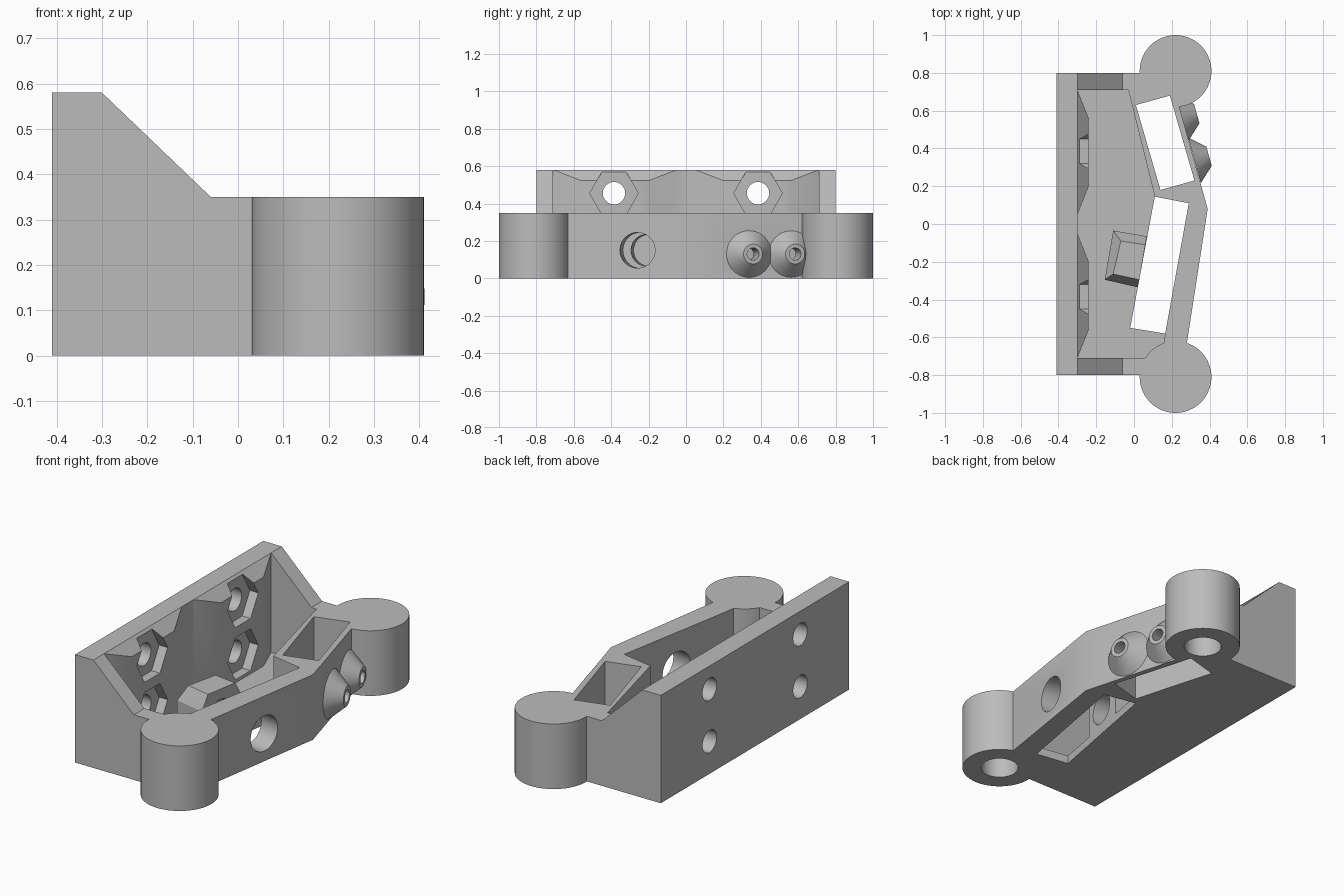
import bpy, bmesh, math
from mathutils import Vector

if "Cube" in bpy.data.objects:
    bpy.data.objects.remove(bpy.data.objects["Cube"], do_unlink=True)

grey = bpy.data.materials.new("plain_grey")
grey.use_nodes = True
grey.diffuse_color = (0.5, 0.5, 0.5, 1)
grey.node_tree.nodes["Principled BSDF"].inputs["Base Color"].default_value = (0.5, 0.5, 0.5, 1)


def loft(name, bottom, top):
    """Closed solid between two matching rings of points."""
    bm = bmesh.new()
    a = [bm.verts.new(p) for p in bottom]
    b = [bm.verts.new(p) for p in top]
    bm.faces.new(a)
    bm.faces.new(b)
    for i in range(len(a)):
        j = (i + 1) % len(a)
        bm.faces.new((a[i], a[j], b[j], b[i]))
    bmesh.ops.recalc_face_normals(bm, faces=bm.faces)
    mesh = bpy.data.meshes.new(name)
    bm.to_mesh(mesh)
    bm.free()
    mesh.materials.append(grey)
    obj = bpy.data.objects.new(name, mesh)
    bpy.context.collection.objects.link(obj)
    return obj


def prism(name, outline, z0, z1):
    return loft(name, [(x, y, z0) for x, y in outline], [(x, y, z1) for x, y in outline])


def rod(name, start, direction, length, r0, r1=None, sides=48):
    """Cylinder, cone or hexagon along any direction."""
    d = Vector(direction).normalized()
    u = Vector((0, 1, 0)) if abs(d.z) > 0.9 else Vector((0, 0, 1)).cross(d).normalized()
    v = d.cross(u)
    start = Vector(start)

    def ring(centre, r):
        angles = [math.tau * i / sides for i in range(sides)]
        return [centre + r * (math.cos(t) * u + math.sin(t) * v) for t in angles]
    return loft(name, ring(start, r0), ring(start + d * length, r0 if r1 is None else r1))


def combine(targets, tool, operation="DIFFERENCE"):
    for target in targets:
        mod = target.modifiers.new(tool.name, "BOOLEAN")
        mod.operation, mod.solver, mod.object = operation, "EXACT", tool
        bpy.context.view_layer.objects.active = target
        bpy.ops.object.modifier_apply(modifier=mod.name)
    bpy.data.objects.remove(tool, do_unlink=True)


# Main body block with the bent outer wall
body = prism("bracket_body", [(-.41, -.8), (.22, -.8), (.28, -.63), (.39, .08),
                              (.24, .62), (.22, .8), (-.41, .8)], 0, .58)

# Sloped upper front, leaving the tall back plate and gusset ends
slope = [(-.302, .582), (-.06, .35), (1, .35), (1, .9), (-.302, .9)]
combine([body], loft("slope_cutter", [(x, -1, z) for x, z in slope], [(x, 1, z) for x, z in slope]))

# Open tray with two thickened pads on the back plate
pads = [(-.30, .71), (-.24, .56), (-.24, .2), (-.30, .05)]
tray = pads + [(x, -y) for x, y in reversed(pads)]
tray += [(.15, -.71), (.165, -.58), (.29, .11), (.11, .145), (-.03, .71)]
combine([body], prism("tray_cutter", tray, .045, 1))

# Round end posts
for side in (-1, 1):
    combine([body], rod("post", (.22, side * .81, 0), (0, 0, 1), .35, .19, sides=64), "UNION")
    combine([body], rod("post_bore", (.22, side * .81, -.1), (0, 0, 1), .35, .095))

# Slots through the floor
combine([body], prism("back_slot", [(.01, .63), (.19, .68), (.32, .23), (.14, .18)], -.1, 1))
combine([body], prism("front_slot", [(.11, .145), (.29, .11), (.165, -.58), (-.02, -.55)], -.1, .1))

# Screw holes with hexagonal nut pockets
for y in (-.385, .385):
    for z in (.175, .455):
        combine([body], rod("screw_hole", (-.6, y, z), (1, 0, 0), .5, .06, sides=32))
        combine([body], rod("nut_pocket", (-.29, y, z), (1, 0, 0), .15, .13, sides=6))

# Chamfered holder on the tray floor
foot = [(-.11, -.035), (.068, -.065), (.02, -.335), (-.155, -.295)]
crown = [(-.07, -.09), (.06, -.11), (.028, -.295), (-.11, -.265)]
holder = prism("holder_block", foot, .02, .21)
combine([holder], loft("holder_top", [(x, y, .21) for x, y in foot],
                       [(x, y, .29) for x, y in crown]), "UNION")

# Round opening through the outer wall, continuing into the holder
axis = Vector((.988, -.153, 0))
combine([body], rod("wall_opening", Vector((.34, -.26, .15)) - axis * .12, axis, .3, .095))
combine([holder], rod("holder_recess", Vector((.043, -.21, .15)) - axis * .09, axis, .15, .085))

# Conical nozzles on the outer wall
out = Vector((.964, .268, 0))
nozzles = []
for name, x, y in (("front_nozzle", .33, .34), ("back_nozzle", .265, .565)):
    base = Vector((x, y, .13))
    nozzle = rod(name, base - out * .01, out, .08, .125, .053)
    combine([body, nozzle], rod("nozzle_bore", base - out * .1, out, .25, .033, sides=32))
    nozzles.append(nozzle)

# Smooth round surfaces, sharp corners
bpy.ops.object.select_all(action="DESELECT")
for obj in [body, holder] + nozzles:
    obj.select_set(True)
bpy.context.view_layer.objects.active = body
bpy.ops.object.shade_smooth_by_angle(angle=math.radians(25))
